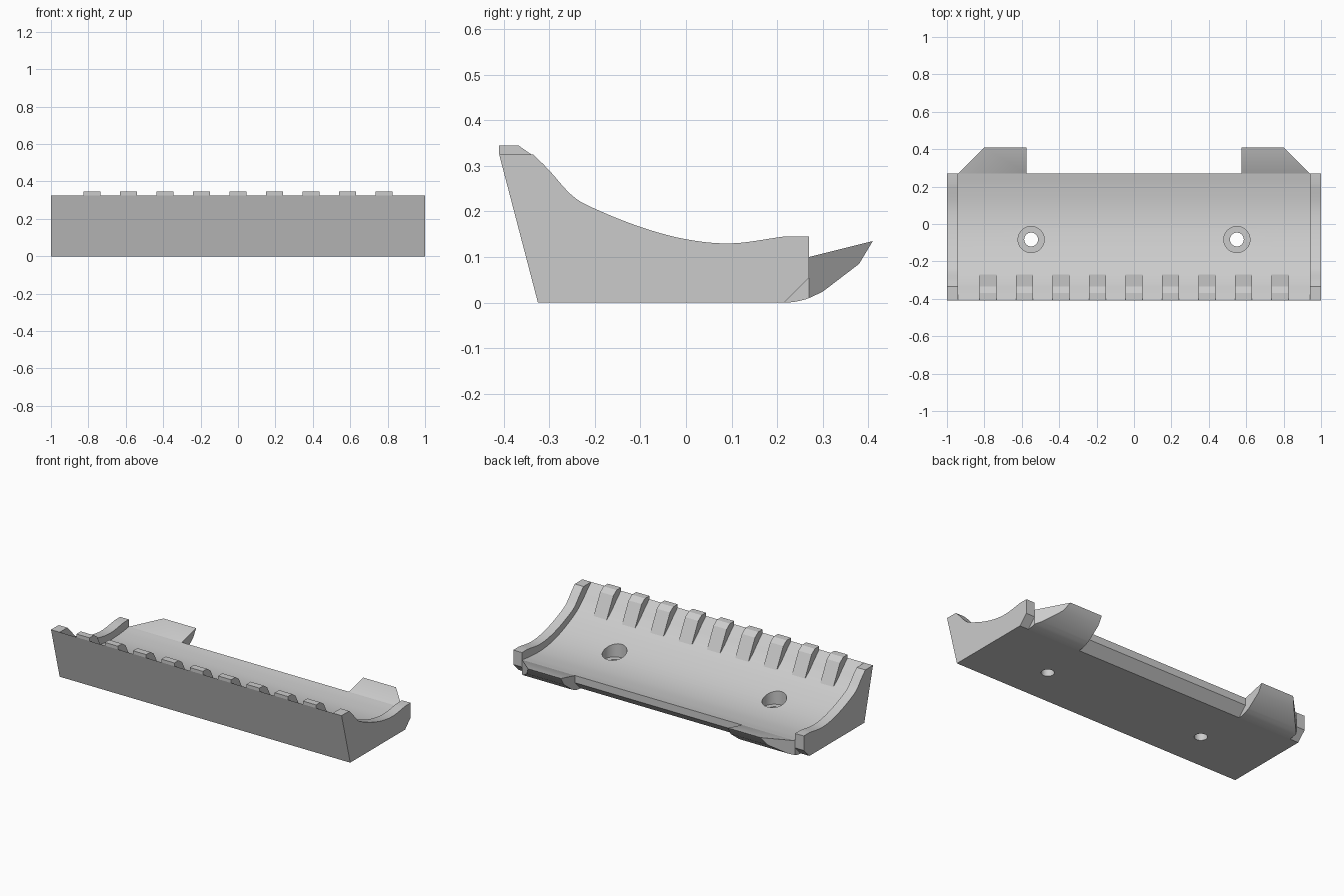
import bpy, bmesh, math
from mathutils import Vector
from mathutils.geometry import interpolate_bezier

if "Cube" in bpy.data.objects:
    bpy.data.objects.remove(bpy.data.objects["Cube"])

grey = bpy.data.materials.new("plain_grey")
grey.diffuse_color = (0.6, 0.6, 0.6, 1)
grey.use_nodes = True
grey.node_tree.nodes["Principled BSDF"].inputs["Base Color"].default_value = grey.diffuse_color


def smooth_curve(pts, steps=5):
    """Rounded (y, z) line through the given points."""
    p = [Vector((y, z, 0)) for y, z in pts]
    p = [2 * p[0] - p[1]] + p + [2 * p[-1] - p[-2]]
    out = []
    for a, b, c, d in zip(p, p[1:], p[2:], p[3:]):
        seg = interpolate_bezier(b, b + (c - a) / 6, c - (d - b) / 6, c, steps + 1)
        out += [(v.x, v.y) for v in seg[:-1]]
    return out + [pts[-1]]


def finish(name, bm):
    bmesh.ops.recalc_face_normals(bm, faces=bm.faces)
    mesh = bpy.data.meshes.new(name)
    bm.to_mesh(mesh)
    bm.free()
    ob = bpy.data.objects.new(name, mesh)
    bpy.context.collection.objects.link(ob)
    mesh.materials.append(grey)
    return ob


def extrude_x(name, profile, x0, x1, clip=None):
    """Extrude a (y, z) outline along x; clip = (point, outward normal)."""
    bm = bmesh.new()
    face = bm.faces.new([bm.verts.new((x0, y, z)) for y, z in profile])
    new = bmesh.ops.extrude_face_region(bm, geom=[face])["geom"]
    bmesh.ops.translate(bm, vec=(x1 - x0, 0, 0),
                        verts=[v for v in new if isinstance(v, bmesh.types.BMVert)])
    if clip:
        cut = bmesh.ops.bisect_plane(bm, geom=bm.verts[:] + bm.edges[:] + bm.faces[:],
                                     plane_co=clip[0], plane_no=clip[1], clear_outer=True)
        edges = [e for e in bm.edges if e.is_boundary]
        bmesh.ops.holes_fill(bm, edges=edges)
    return finish(name, bm)


def shade(ob):
    bpy.ops.object.select_all(action='DESELECT')
    ob.select_set(True)
    bpy.context.view_layer.objects.active = ob
    bpy.ops.object.shade_smooth_by_angle(angle=math.radians(25))


def cut_cylinder(target, x, y, r, z0, z1):
    bpy.ops.mesh.primitive_cylinder_add(vertices=40, radius=r, depth=z1 - z0,
                                        location=(x, y, (z0 + z1) / 2))
    cutter = bpy.context.object
    cutter.hide_render = True
    mod = target.modifiers.new("hole", 'BOOLEAN')
    mod.operation, mod.solver, mod.object = 'DIFFERENCE', 'EXACT', cutter
    bpy.context.view_layer.objects.active = target
    bpy.ops.object.modifier_apply(modifier=mod.name)
    bpy.data.objects.remove(cutter)


underside = [(0.27, 0.055), (0.215, 0.0), (-0.325, 0.0)]

# channel body with a hollow curved top
hollow = smooth_curve([(-0.41, 0.325), (-0.36, 0.277), (-0.32, 0.236), (-0.27, 0.197),
                       (-0.2, 0.16), (-0.1, 0.12), (0, 0.095), (0.1, 0.086),
                       (0.2, 0.091), (0.27, 0.1)])
channel = extrude_x("channel", hollow + underside, -0.94, 0.94)

# counterbored screw holes
for x in (-0.55, 0.55):
    cut_cylinder(channel, x, -0.083, 0.07, 0.055, 0.5)
    cut_cylinder(channel, x, -0.083, 0.037, -0.1, 0.5)
shade(channel)

# raised end plates
rim = smooth_curve([(-0.335, 0.325), (-0.3, 0.29), (-0.25, 0.235), (-0.2, 0.206),
                    (-0.1, 0.166), (0, 0.139), (0.1, 0.13), (0.215, 0.145)])
plate = [(-0.41, 0.325)] + rim + [(0.27, 0.145)] + underside

# hooked lugs along the back, outer corner cut at 45 degrees
lug = [(0.215, 0.06), (0.215, 0.0)] + smooth_curve(
    [(0.235, 0.001), (0.265, 0.008), (0.3, 0.024)], 4) + [
    (0.38, 0.085), (0.41, 0.135), (0.27, 0.1)]
for side, s in (("left", -1), ("right", 1)):
    shade(extrude_x(side + "_end_plate", plate, s * 0.94, s * 1.0))
    shade(extrude_x(side + "_lug", lug, s * 0.575, s * 0.94,
                    ((s * 0.94, 0.27, 0), (s, 1, 0))))

# row of nine ribs on the front lip
rib = [(-0.41, 0.325), (-0.41, 0.345), (-0.368, 0.345), (-0.335, 0.322),
       (-0.27, 0.197), (-0.3, 0.19), (-0.36, 0.25)]
for i in range(9):
    x = (i - 4) * 0.195
    extrude_x("rib_%d" % (i + 1), rib, x - 0.045, x + 0.045)
